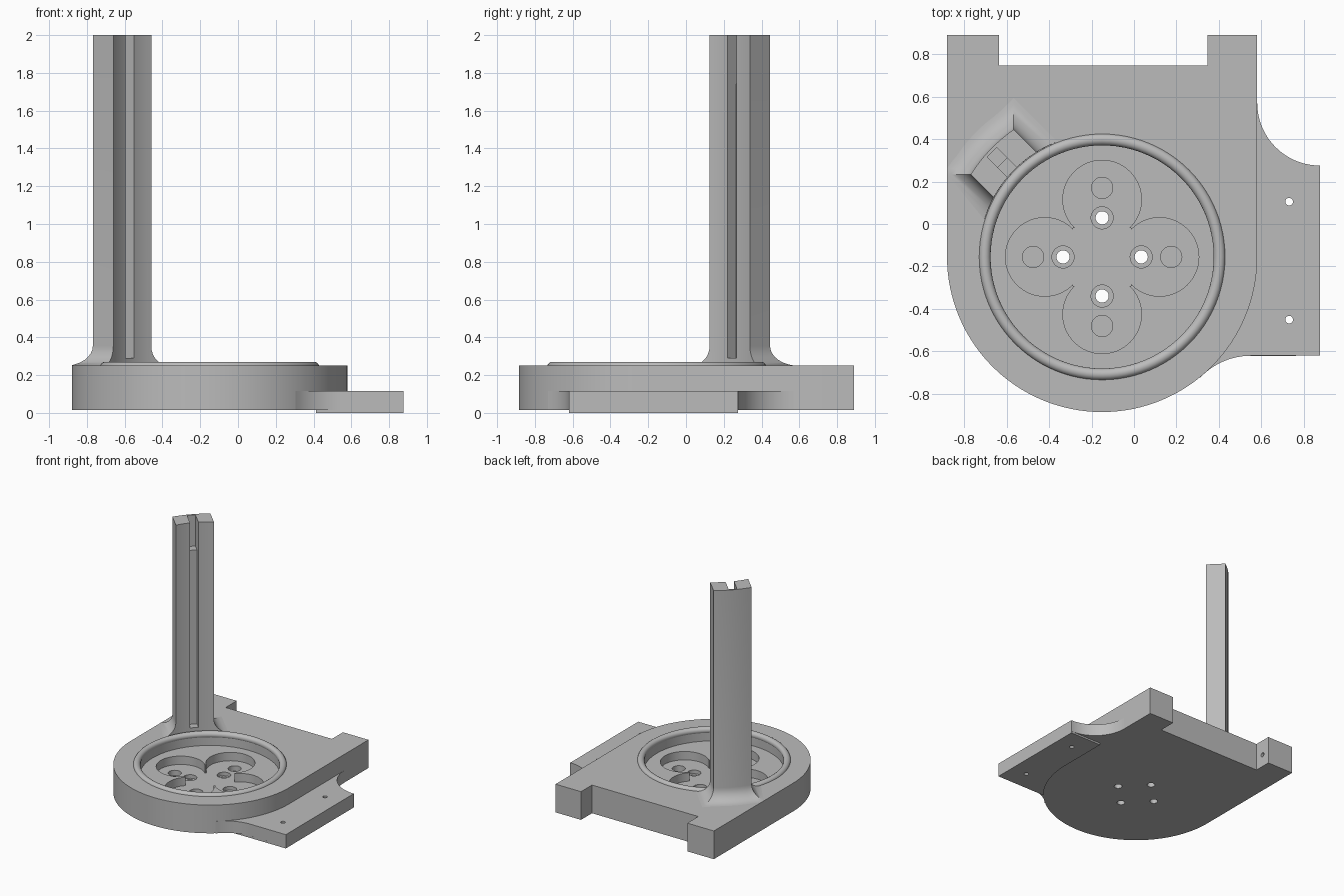
import bpy, bmesh, math
from mathutils import Matrix, Vector

cube = bpy.data.objects.get("Cube")
if cube:
    bpy.data.objects.remove(cube)

GREY = (0.5, 0.5, 0.5, 1)
mat = bpy.data.materials.new("plain grey")
mat.use_nodes = True
mat.diffuse_color = GREY
mat.node_tree.nodes["Principled BSDF"].inputs["Base Color"].default_value = GREY

CX, CY = -0.15, -0.155      # centre of the round dish
R = 0.73                    # round end of the base
BOTTOM, TOP = 0.015, 0.25


def make(name, bm):
    bmesh.ops.recalc_face_normals(bm, faces=bm.faces)
    mesh = bpy.data.meshes.new(name)
    bm.to_mesh(mesh)
    bm.free()
    obj = bpy.data.objects.new(name, mesh)
    bpy.context.collection.objects.link(obj)
    mesh.materials.append(mat)
    return obj


def loft(name, loops):
    """Join equal rings of points and close both ends."""
    bm = bmesh.new()
    rings = [[bm.verts.new(p) for p in loop] for loop in loops]
    n = len(rings[0])
    for a, b in zip(rings, rings[1:]):
        for i in range(n):
            j = (i + 1) % n
            bm.faces.new((a[i], a[j], b[j], b[i]))
    bm.faces.new(rings[0])
    bm.faces.new(rings[-1])
    return make(name, bm)


def prism(name, outline, z0, z1):
    return loft(name, [[(x, y, z) for x, y in outline] for z in (z0, z1)])


def arc(cx, cy, r, a0, a1, n):
    angles = [math.radians(a0 + (a1 - a0) * i / n) for i in range(n + 1)]
    return [(cx + r * math.cos(a), cy + r * math.sin(a)) for a in angles]


def rod(x, y, r, z0, z1, n=32):
    return prism("cutter", arc(x, y, r, 0, 360, n)[:-1], z0, z1)


def cut(obj, cutter, operation='DIFFERENCE'):
    mod = obj.modifiers.new("cut", 'BOOLEAN')
    mod.operation = operation
    mod.solver = 'EXACT'
    mod.object = cutter
    bpy.context.view_layer.objects.active = obj
    bpy.ops.object.modifier_apply(modifier=mod.name)
    bpy.data.objects.remove(cutter)


# Base: round front, square back with two tabs
outline = arc(CX, CY, R, 180, 360, 64) + [
    (0.58, 0.89), (0.345, 0.89), (0.345, 0.745),
    (-0.635, 0.745), (-0.635, 0.89), (-0.88, 0.89)]
base = prism("base", outline, BOTTOM, TOP)

# Dish and the four-lobed pocket in its floor
FLOOR, POCKET = 0.16, 0.09
cut(base, rod(CX, CY, 0.53, FLOOR, 0.4, 96))
h = 0.137
square = [(CX + sx * h, CY + sy * h) for sx, sy in ((-1, -1), (1, -1), (1, 1), (-1, 1))]
cut(base, prism("cutter", square, POCKET, 0.3))
directions = ((1, 0), (0, 1), (-1, 0), (0, -1))
for dx, dy in directions:
    cut(base, rod(CX + dx * 0.27, CY + dy * 0.27, 0.185, POCKET, 0.3, 64))

# Screw holes with counterbores, and blind holes further out
for dx, dy in directions:
    x, y = CX + dx * 0.184, CY + dy * 0.184
    cut(base, rod(x, y, 0.052, 0.06, 0.3))
    cut(base, rod(x, y, 0.031, -0.1, 0.3))
    cut(base, rod(CX + dx * 0.325, CY + dy * 0.325, 0.05, 0.045, 0.3))

# Small pin hole in the inner side of one tab
pin = rod(0, 0, 0.018, -0.1, 0.1, 20)
pin.data.transform(Matrix.Translation((-0.635, 0.82, 0.12)) @ Matrix.Rotation(math.pi / 2, 4, 'Y'))
cut(base, pin)

# Raised bead around the dish
bm = bmesh.new()
ring = arc(0, 0, 0.0275, 0, 360, 16)[:-1]
verts = [bm.verts.new((0.5525 + x, 0, z)) for x, z in ring]
edges = [bm.edges.new((verts[i - 1], verts[i])) for i in range(len(verts))]
bmesh.ops.spin(bm, geom=verts + edges, cent=(0, 0, 0), axis=(0, 0, 1),
               angle=2 * math.pi, steps=96, use_merge=True)
bmesh.ops.remove_doubles(bm, verts=bm.verts, dist=0.0001)
bmesh.ops.translate(bm, verts=bm.verts, vec=(CX, CY, 0.243))
bead = make("dish_rim", bm)

# Side flange with concave corners
fillet = arc(0.55, -0.947, 0.327, 138.5, 90, 12)
hollow = arc(0.875, 0.57, 0.295, 270, 180, 20)
flange = prism("side_flange", fillet + [(0.875, -0.62)] + hollow +
               [(0.46, 0.55), (0.46, -0.5)], BOTTOM, 0.115)
edge = arc(CX, CY, R, 0, -39.6, 20)
pad = prism("flange_pad", [(0.875, -0.62), (0.875, 0.275), (0.58, 0.275)] + edge, 0, 0.016)
for y in (0.105, -0.45):
    for part in (flange, pad):
        cut(part, rod(0.73, y, 0.018, -0.1, 0.3, 20))

# Column: a sector of the round wall, flared where it meets the base
U = Vector((-1, 1)).normalized()     # outward
V = Vector((1, 1)).normalized()      # sideways
R_IN, T0, T1 = 0.582, -0.163, 0.13


def place(r, t):
    p = Vector((CX, CY)) + U * r + V * t
    return max(p.x, -0.88), p.y


def section(grow, z, n=12):
    ts = [T0 - grow + (T1 - T0 + 2 * grow) * i / n for i in range(n + 1)]
    pts = [place(math.sqrt(R_IN ** 2 - t * t), t) for t in ts]
    pts += [place(math.sqrt(R ** 2 - min(max(t, T0), T1) ** 2) + grow, t) for t in reversed(ts)]
    return [(x, y, z) for x, y in pts]


FLARE = 0.105
levels = [section(FLARE, TOP - 0.01)]
for i in range(9):
    a = math.radians(90 * i / 8)
    levels.append(section(FLARE * (1 - math.sin(a)), TOP + FLARE * (1 - math.cos(a))))
levels.append(section(0, 2))
column = loft("column", levels)

# Inner groove, deeper near the top
for depth, z0 in ((0.645, 0.29), (0.715, 1.74)):
    corners = [place(r, t) for r, t in ((0.5, -0.05), (depth, -0.05), (depth, 0.014), (0.5, 0.014))]
    cut(column, prism("cutter", corners, z0, 2.1))

# Smooth the curves, keep the edges crisp
bpy.ops.object.select_all(action='DESELECT')
for obj in (base, bead, flange, pad, column):
    obj.select_set(True)
bpy.context.view_layer.objects.active = base
bpy.ops.object.shade_smooth_by_angle(angle=math.radians(30))
